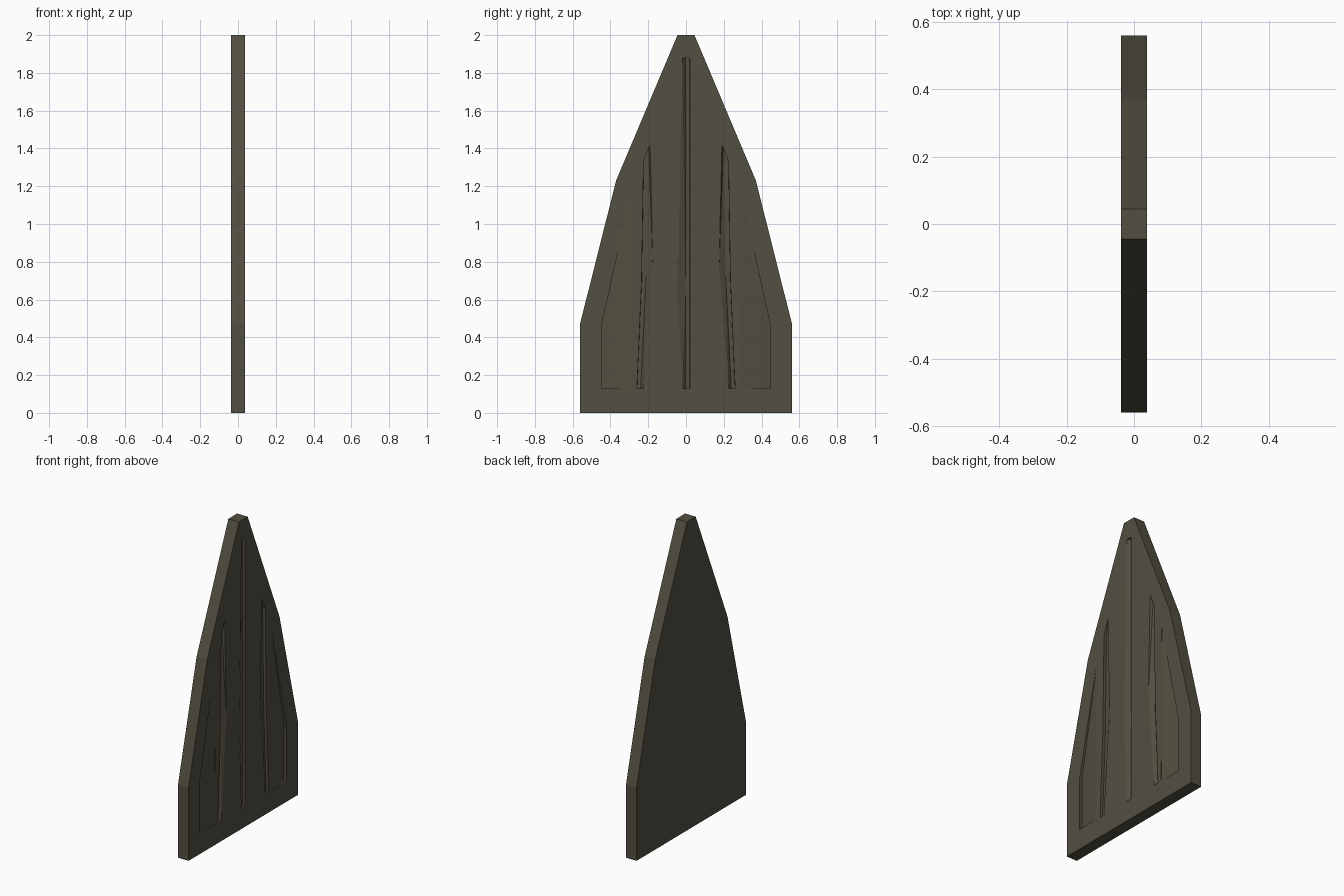
import bpy, bmesh

if "Cube" in bpy.data.objects:
    bpy.data.objects.remove(bpy.data.objects["Cube"])

HALF = 0.038      # half thickness of the plate
FLOOR = 0.020     # x of the groove floors

olive = bpy.data.materials.new("dark_olive")
olive.diffuse_color = (0.085, 0.077, 0.052, 1)
olive.use_nodes = True
olive.node_tree.nodes["Principled BSDF"].inputs["Base Color"].default_value = olive.diffuse_color


def loft(bm, loops):
    """Closed solid through loops that have equal point counts."""
    rings = [[bm.verts.new(p) for p in loop] for loop in loops]
    n = len(rings[0])
    for a, b in zip(rings, rings[1:]):
        for i in range(n):
            j = (i + 1) % n
            bm.faces.new((a[i], a[j], b[j], b[i]))
    bm.faces.new(rings[0])
    bm.faces.new(rings[-1])


def finish(name, bm):
    bmesh.ops.triangulate(bm, faces=[f for f in bm.faces if len(f.verts) == 4 and name == "groove_cutter"])
    bmesh.ops.recalc_face_normals(bm, faces=bm.faces)
    me = bpy.data.meshes.new(name)
    bm.to_mesh(me)
    bm.free()
    me.materials.append(olive)
    ob = bpy.data.objects.new(name, me)
    bpy.context.collection.objects.link(ob)
    return ob


# Pointed plate
half = [(0.56, 0), (0.56, 0.475), (0.37, 1.23), (0.045, 2.0)]
outline = half + [(-y, z) for y, z in reversed(half)]
bm = bmesh.new()
loft(bm, [[(x, y, z) for y, z in outline] for x in (-HALF, HALF)])
plate = finish("fin_plate", bm)

# Grooves and sunken side panels on the +x face
bm = bmesh.new()


def groove(rim, floor, side=1):
    loft(bm, [[(0.06, side * y, z) for y, z in rim],
              [(HALF + 0.0003, side * y, z) for y, z in rim],
              [(FLOOR, side * y, z) for y, z in floor]])


groove([(-0.02, 0.13), (0.02, 0.13), (0.02, 1.88), (-0.02, 1.88), (-0.045, 0.65)],
       [(-0.003, 0.13), (0.019, 0.13), (0.019, 1.88), (-0.003, 1.88), (-0.003, 0.65)])

for s in (1, -1):
    groove([(0.225, 0.13), (0.26, 0.13), (0.235, 0.7), (0.225, 1.33), (0.19, 1.42), (0.175, 0.77)],
           [(0.24, 0.13), (0.259, 0.13), (0.234, 0.7), (0.224, 1.33), (0.198, 1.41), (0.208, 0.77)], s)
    # panel deepest at its outer edge, fading out towards the centre
    panel = [(0.445, 0.13, FLOOR), (0.445, 0.47, FLOOR),
             (0.295, 1.15, HALF - 0.0005), (0.29, 0.13, HALF - 0.0005)]
    loft(bm, [[(0.06, s * y, z) for y, z, x in panel],
              [(x, s * y, z) for y, z, x in panel]])
cutter = finish("groove_cutter", bm)
cutter.hide_render = True

# Cut and bake
mod = plate.modifiers.new("grooves", "BOOLEAN")
mod.operation = "DIFFERENCE"
mod.solver = "EXACT"
mod.object = cutter
bpy.context.view_layer.objects.active = plate
plate.select_set(True)
bpy.ops.object.modifier_apply(modifier=mod.name)
bpy.data.objects.remove(cutter)
